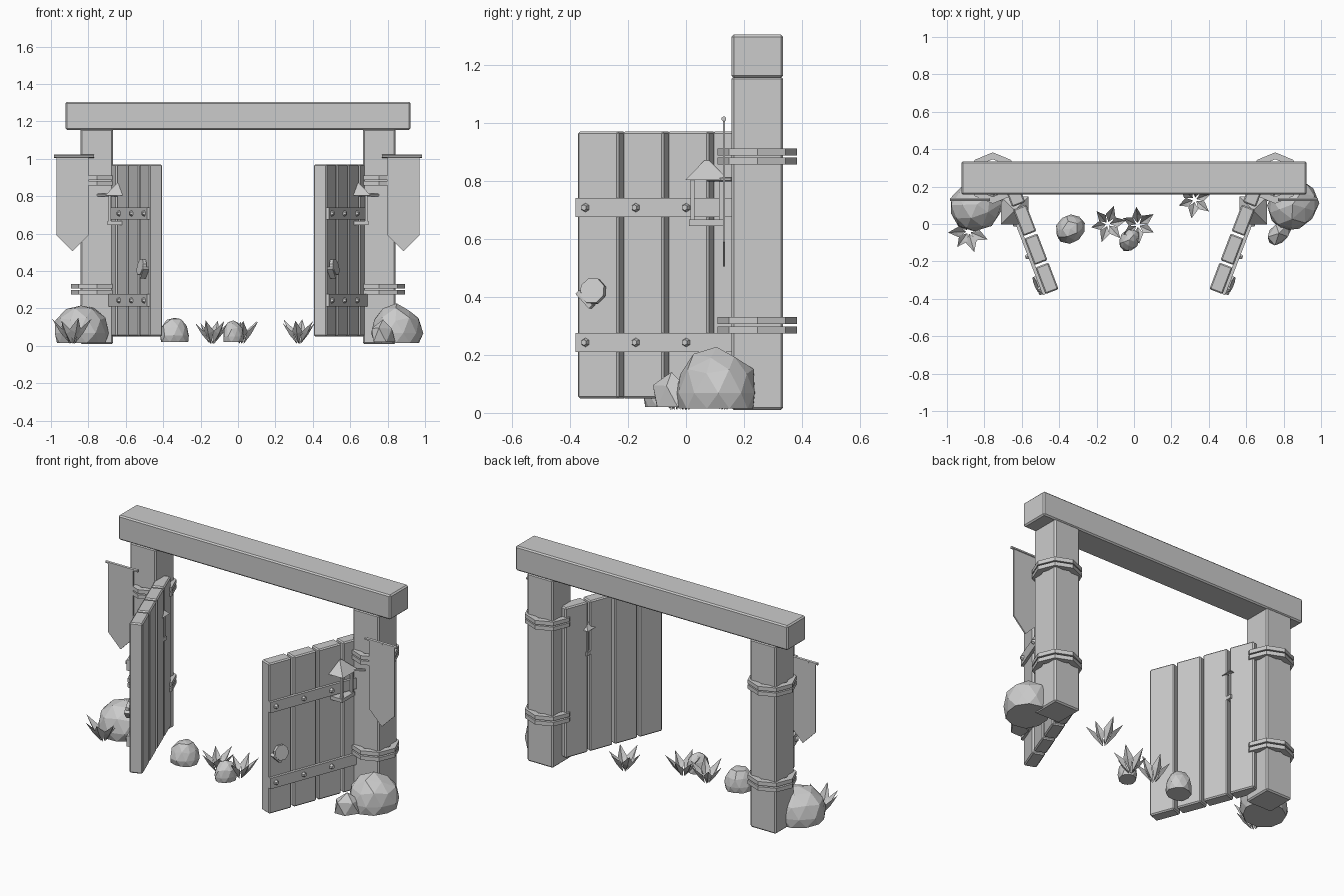
import bpy, bmesh, math, random
from mathutils import Vector, Matrix

random.seed(4)
cube = bpy.data.objects.get("Cube")
if cube:
    bpy.data.objects.remove(cube, do_unlink=True)

mat = bpy.data.materials.new("plain_grey")
mat.use_nodes = True
GREY = (0.6, 0.6, 0.6, 1)
mat.diffuse_color = GREY
mat.node_tree.nodes["Principled BSDF"].inputs["Base Color"].default_value = GREY


def finish(name, bm, matrix=Matrix(), bevel=0):
    bmesh.ops.recalc_face_normals(bm, faces=bm.faces)
    me = bpy.data.meshes.new(name)
    bm.to_mesh(me)
    bm.free()
    me.materials.append(mat)
    ob = bpy.data.objects.new(name, me)
    bpy.context.collection.objects.link(ob)
    ob.matrix_world = matrix
    if bevel:
        mod = ob.modifiers.new("bevel", 'BEVEL')
        mod.width = bevel
        mod.segments = 1
    return ob


def box(name, lo, hi, matrix=Matrix(), bevel=0):
    bm = bmesh.new()
    lo, hi = Vector(lo), Vector(hi)
    bmesh.ops.create_cube(bm, size=1)
    for v in bm.verts:
        v.co = (lo + hi) / 2 + Vector(a * b for a, b in zip(v.co, hi - lo))
    return finish(name, bm, matrix, bevel)


def cone(name, sides, r1, r2, depth, matrix):
    bm = bmesh.new()
    bmesh.ops.create_cone(bm, cap_ends=True, segments=sides, radius1=r1, radius2=r2, depth=depth)
    return finish(name, bm, matrix)


def rod(name, a, b, r, sides=6):
    a, b = Vector(a), Vector(b)
    rot = (b - a).to_track_quat('Z', 'Y').to_matrix().to_4x4()
    return cone(name, sides, r, r, (b - a).length, Matrix.Translation((a + b) / 2) @ rot)


def band(name, x, y, z):
    # octagonal ring around a post
    bm = bmesh.new()
    rings = []
    for r, h in ((0.137, -0.012), (0.137, 0.012), (0.1, 0.012), (0.1, -0.012)):
        rings.append([bm.verts.new((x + r * math.cos(k * math.pi / 4),
                                    y + r * math.sin(k * math.pi / 4), z + h)) for k in range(8)])
    for i in range(4):
        p, q = rings[i], rings[(i + 1) % 4]
        for k in range(8):
            n = (k + 1) % 8
            bm.faces.new((p[k], p[n], q[n], q[k]))
    finish(name, bm)


def banner(name, s):
    # cloth with a pointed hem
    bm = bmesh.new()
    outline = [(0.8, 1.01), (0.97, 1.01), (0.97, 0.59), (0.885, 0.505), (0.8, 0.59)]
    face = bm.faces.new([bm.verts.new((s * x, 0.127, z)) for x, z in outline])
    ext = bmesh.ops.extrude_face_region(bm, geom=[face])["geom"]
    bmesh.ops.translate(bm, vec=(0, 0.008, 0), verts=[g for g in ext if isinstance(g, bmesh.types.BMVert)])
    finish(name, bm)


def rock(name, center, size, height, base=0.015, detail=2):
    # faceted dome with a flat underside
    bm = bmesh.new()
    bmesh.ops.create_icosphere(bm, subdivisions=detail, radius=1)
    for v in bm.verts:
        v.co *= random.uniform(0.94, 1.05)
        low = v.co.z < -0.2
        v.co.z = max(v.co.z, -0.35)
        if low:
            v.co.x *= 1.04
            v.co.y *= 1.04
        v.co = Vector((v.co.x * size[0], v.co.y * size[1], base + (v.co.z + 0.35) / 1.35 * height))
    bmesh.ops.dissolve_limit(bm, angle_limit=math.radians(9), verts=bm.verts, edges=bm.edges)
    finish(name, bm, Matrix.Translation((*center, 0)) @ Matrix.Rotation(random.random(), 4, 'Z'))


def plant(name, x, y, leaves=6, scale=1.0, turn=0.0):
    # ring of creased, pointed leaves
    bm = bmesh.new()
    for k in range(leaves):
        rot = Matrix.Rotation(turn + k * math.tau / leaves, 4, 'Z')
        size = scale * random.uniform(0.88, 1.08)

        def vert(r, w, z):
            return bm.verts.new(rot @ Vector((r * size, w * size, 0.01 + z * size)))
        base, tip = vert(0.012, 0, 0), vert(0.108, 0, 0.132)
        mid = vert(0.062, 0, 0.058)
        for side in (-1, 1):
            edge = vert(0.05, side * 0.029, 0.074)
            bm.faces.new((base, mid, edge))
            bm.faces.new((mid, tip, edge))
    finish(name, bm, Matrix.Translation((x, y, 0)))


# Gate frame
box("top_beam", (-0.922, 0.157, 1.155), (0.922, 0.335, 1.305), bevel=0.008)

for s, side in ((-1, "right"), (1, "left")):
    box(side + "_post", (s * 0.755 - 0.088, 0.157, 0.01), (s * 0.755 + 0.088, 0.335, 1.16), bevel=0.008)
    for n, z in enumerate((0.286, 0.318, 0.869, 0.9)):
        band(f"{side}_post_band_{n}", s * 0.755, 0.246, z)

    # Door frame of reference: X runs from the free edge to the hinge, Y points outward
    along = Vector((s * 0.358, 0.934, 0))
    out = Vector((s * 0.934, -0.358, 0))
    door = Matrix.Identity(4)
    for c, axis in enumerate((along, out, Vector((0, 0, 1)))):
        door.col[c][:3] = axis
    door.translation = Vector((s * 0.438, -0.3615, 0))

    for n in range(4):
        box(f"{side}_door_plank_{n}", (n * 0.166, -0.0375, 0.05),
            (n * 0.166 + 0.152, 0.0375, 0.97), door, 0.007)
    for n, z in enumerate((0.243, 0.708)):
        box(f"{side}_door_strap_{n}", (0, 0.034, z - 0.033), (0.6, 0.053, z + 0.033), door)
        for k in range(3):
            x = 0.036 + k * 0.186
            cone(f"{side}_strap_bolt_{n}_{k}", 6, 0.016, 0.01, 0.016,
                 door @ Matrix.Translation((x, 0.06, z)) @ Matrix.Rotation(-math.pi / 2, 4, 'X'))

    # Door pull: tilted octagonal plate with a short grip
    pull = door @ Matrix.Translation((0.066, 0.058, 0.42))
    cone(side + "_pull_plate", 8, 0.046, 0.046, 0.02,
         pull @ Matrix.Rotation(-math.pi / 2 + 0.2, 4, 'X') @ Matrix.Rotation(math.pi / 8, 4, 'Z'))
    box(side + "_pull_grip", (-0.035, -0.02, -0.05), (0.035, 0.012, -0.032),
        pull @ Matrix.Rotation(0.8, 4, 'Y'))

    # Lantern
    lx, ly = s * 0.637, 0.072
    cone(side + "_lantern_roof", 4, 0.105, 0.012, 0.068,
         Matrix.Translation((lx, ly, 0.837)) @ Matrix.Rotation(math.pi / 4, 4, 'Z'))
    box(side + "_lantern_base", (lx - 0.062, ly - 0.062, 0.645), (lx + 0.062, ly + 0.062, 0.667))
    for i in (-1, 1):
        for j in (-1, 1):
            cx, cy = lx + i * 0.049, ly + j * 0.049
            box(f"{side}_lantern_bar_{i + j * 2}", (cx - 0.007, cy - 0.007, 0.66), (cx + 0.007, cy + 0.007, 0.81))
    rod(side + "_lantern_arm", (lx, ly, 0.806), (s * 0.75, 0.16, 0.806), 0.008)

    # Banner and its pole
    banner(side + "_banner", s)
    rod(side + "_banner_pole", (s * 0.77, 0.131, 1.014), (s * 0.985, 0.131, 1.014), 0.009)

# Rocks
rock("right_boulder", (-0.84, 0.105), (0.155, 0.135), 0.205)
rock("left_boulder", (0.848, 0.105), (0.148, 0.135), 0.205)
rock("left_small_rock", (0.775, -0.05), (0.08, 0.055), 0.125, 0.02, 1)
rock("path_rock", (-0.34, -0.025), (0.085, 0.075), 0.135, 0.02)
rock("middle_rock", (-0.025, -0.085), (0.065, 0.052), 0.115, 0.02)

# Plants
plant("corner_plant", -0.885, -0.04, 7, 1.0, 0.5)
plant("path_plant_a", -0.14, 0.0, 6, 0.95, 0.2)
plant("path_plant_b", 0.02, -0.005, 6, 0.9, 0.6)
plant("path_plant_c", 0.325, 0.13, 6, 0.95, 0.35)
